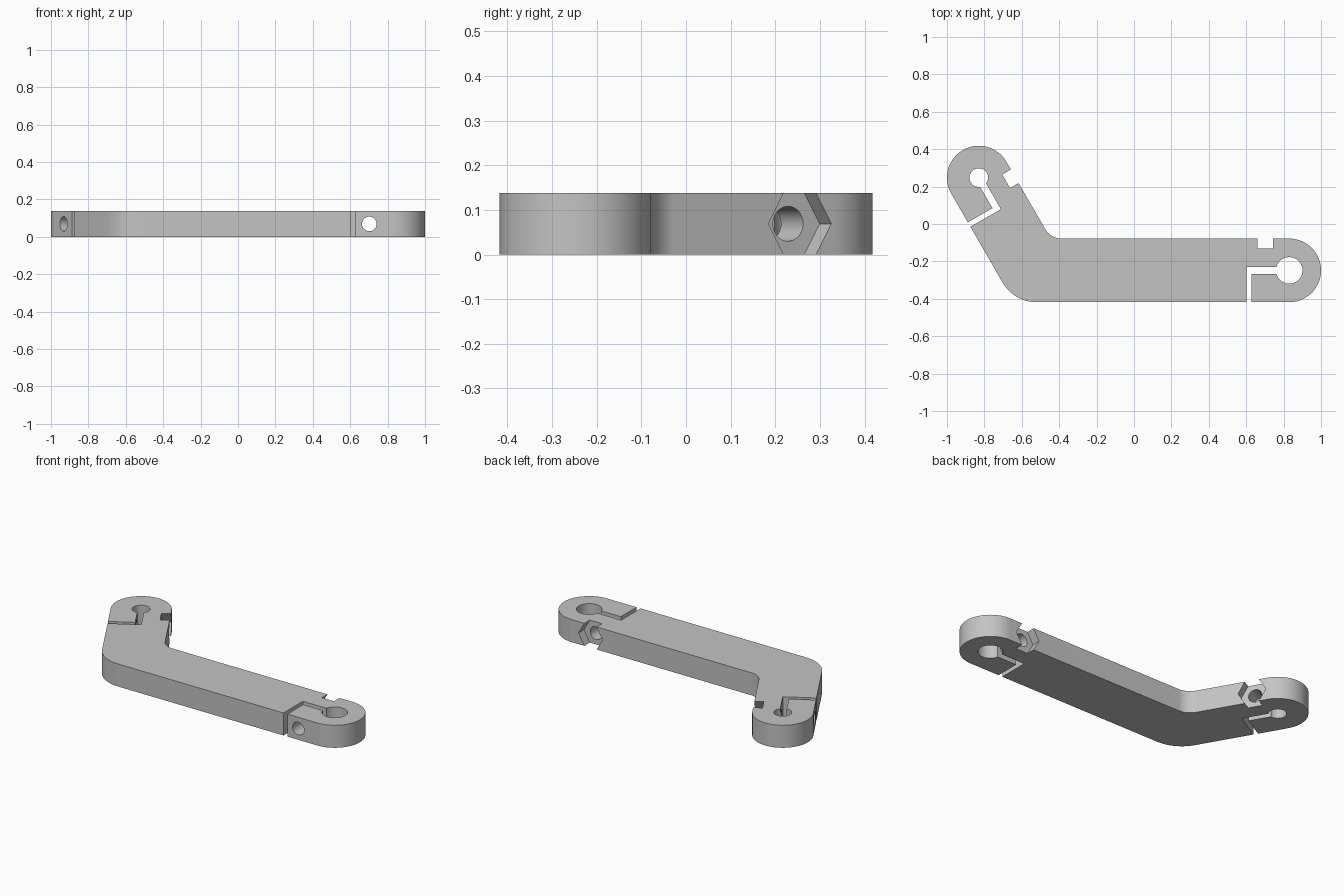
import bpy, bmesh
from math import sin, cos, pi, tan, radians
from mathutils import Vector

if "Cube" in bpy.data.objects:
    bpy.data.objects.remove(bpy.data.objects["Cube"], do_unlink=True)

THICK, HALF = 0.138, 0.17
MID = THICK / 2
UP = Vector((0, 0, 1))

grey = bpy.data.materials.new("plain_grey")
grey.use_nodes = True
grey.diffuse_color = (0.55, 0.55, 0.55, 1)
grey.node_tree.nodes["Principled BSDF"].inputs["Base Color"].default_value = grey.diffuse_color


def prism(name, points, sweep):
    """Closed solid: a planar outline swept along a vector."""
    bm = bmesh.new()
    face = bm.faces.new([bm.verts.new(p) for p in points])
    new = bmesh.ops.extrude_face_region(bm, geom=[face])["geom"]
    bmesh.ops.translate(bm, vec=sweep, verts=[g for g in new if isinstance(g, bmesh.types.BMVert)])
    bmesh.ops.recalc_face_normals(bm, faces=bm.faces)
    mesh = bpy.data.meshes.new(name)
    bm.to_mesh(mesh)
    bm.free()
    mesh.materials.append(grey)
    obj = bpy.data.objects.new(name, mesh)
    bpy.context.collection.objects.link(obj)
    return obj


def ring(centre, a, b, radius, count, start=0.0, sweep=2 * pi, closed=True):
    """Points of an arc in the plane of the axes a and b."""
    steps = count if closed else count - 1
    angles = [start + sweep * i / steps for i in range(count)]
    return [centre + (a * cos(t) + b * sin(t)) * radius for t in angles]


# Frames of the two clamps: u points outwards along the arm, v to the inner side
slant = radians(120)
X, Y = Vector((1, 0, 0)), Vector((0, 1, 0))
U = Vector((cos(slant), sin(slant), 0))
V = Vector((sin(slant), -cos(slant), 0))
right_end = Vector((0.83, -0.248, 0))
left_end = Vector((-0.83, 0.248, 0))
elbow = left_end - U * (2 * 0.248 / U.y)

# Bent arm with round ends and a rounded elbow
shift = HALF * tan(pi / 6)
outer_r, inner_r = 0.21, 0.1
outer = elbow + Vector((-shift, -HALF, 0))
inner = elbow + Vector((shift, HALF, 0))
outer_c = outer + Vector((outer_r * tan(pi / 6), outer_r, 0))
inner_c = inner + Vector((inner_r * tan(pi / 6), inner_r, 0))
outline = ring(right_end, X, Y, HALF, 49, -pi / 2, pi, False)
outline += ring(inner_c, X, Y, inner_r, 17, -pi / 2, -pi / 3, False)
outline += ring(left_end, V, U, HALF, 49, 0, pi, False)
outline += ring(outer_c, X, Y, outer_r, 17, -pi / 2 - pi / 3, pi / 3, False)
arm = prism("clamp_arm", outline, UP * THICK)

# Clamp cut-outs: rod hole, L-shaped slit, bolt hole and hexagonal nut pocket
cutters = []


def clamp(side, centre, u, v, hole_r, slit_u, bolt_u):
    low, high = Vector((0, 0, -0.05)), UP * (THICK + 0.1)
    cutters.append(prism(side + "_rod_hole", ring(centre + low, u, v, hole_r, 64), high))
    gap, half_gap = 0.027, 0.018
    path = [(0, half_gap), (slit_u, half_gap), (slit_u, -0.25),
            (slit_u + gap, -0.25), (slit_u + gap, -half_gap), (0, -half_gap)]
    slit = [centre + low + u * a + v * b for a, b in path]
    cutters.append(prism(side + "_slit", slit, high))
    axis = centre + u * bolt_u + UP * MID
    cutters.append(prism(side + "_bolt_hole", ring(axis - v * 0.25, u, UP, 0.039, 48), v * 0.5))
    cutters.append(prism(side + "_nut_pocket", ring(axis + v * 0.117, u, UP, 0.0815, 6), v * 0.15))


clamp("right", right_end, X, Y, 0.071, -0.229, -0.128)
clamp("left", left_end, U, V, 0.05, -0.205, -0.09)

for cutter in cutters:
    cutter.hide_render = True
    mod = arm.modifiers.new(cutter.name, "BOOLEAN")
    mod.operation = "DIFFERENCE"
    mod.solver = "EXACT"
    mod.object = cutter

# Bake the cuts and discard the cutters
graph = bpy.context.evaluated_depsgraph_get()
graph.update()
cut_mesh = bpy.data.meshes.new_from_object(arm.evaluated_get(graph))
arm.modifiers.clear()
arm.data = cut_mesh
for cutter in cutters:
    bpy.data.objects.remove(cutter, do_unlink=True)

bpy.ops.object.select_all(action="DESELECT")
arm.select_set(True)
bpy.context.view_layer.objects.active = arm
bpy.ops.object.shade_smooth_by_angle(angle=radians(30))
